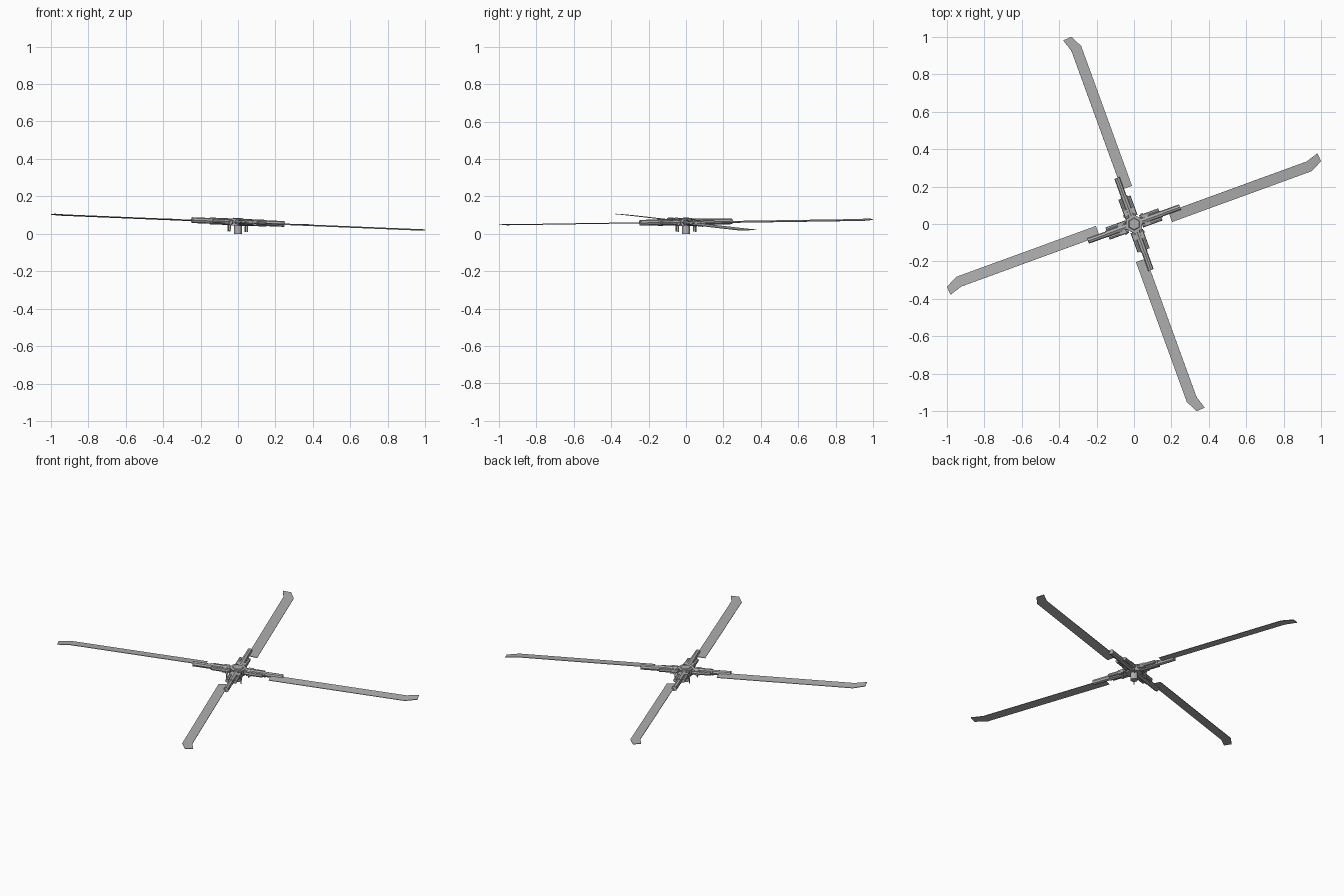
import bpy, bmesh, math
from mathutils import Matrix, Vector

if "Cube" in bpy.data.objects:
    bpy.data.objects.remove(bpy.data.objects["Cube"])

HUB_Z = 0.063
# Rotor disc is tilted slightly down towards +x
TILT = Matrix.Translation((0, 0, HUB_Z)) @ Matrix.Rotation(math.atan(0.0415), 4, 'Y')

# Dark grey metal for the whole rotor
METAL = bpy.data.materials.new("dark_grey")
METAL.diffuse_color = (0.43, 0.43, 0.43, 1)
METAL.use_nodes = True
METAL.node_tree.nodes["Principled BSDF"].inputs["Base Color"].default_value = METAL.diffuse_color


def finish(bm, name, mat):
    bmesh.ops.recalc_face_normals(bm, faces=bm.faces[:])
    me = bpy.data.meshes.new(name)
    bm.to_mesh(me)
    bm.free()
    me.materials.append(METAL)
    ob = bpy.data.objects.new(name, me)
    bpy.context.collection.objects.link(ob)
    me.transform(mat)
    return ob


def rod(name, a, b, r, mat, sides=8, r2=None):
    a, b = Vector(a), Vector(b)
    d = b - a
    bm = bmesh.new()
    m = Matrix.Translation((a + b) / 2) @ d.to_track_quat('Z', 'Y').to_matrix().to_4x4()
    bmesh.ops.create_cone(bm, cap_ends=True, segments=sides, radius1=r,
                          radius2=r if r2 is None else r2, depth=d.length, matrix=m)
    return finish(bm, name, mat)


def box(name, centre, size, mat):
    bm = bmesh.new()
    bmesh.ops.create_cube(bm, size=1, matrix=Matrix.Translation(centre) @ Matrix.Diagonal((*size, 1)))
    return finish(bm, name, mat)


def prism(name, outline, thick, mat):
    bm = bmesh.new()
    f = bm.faces.new([bm.verts.new((x, y, -thick / 2)) for x, y in outline])
    g = bmesh.ops.extrude_face_region(bm, geom=[f])
    bmesh.ops.translate(bm, vec=(0, 0, thick),
                        verts=[v for v in g['geom'] if isinstance(v, bmesh.types.BMVert)])
    return finish(bm, name, mat)


# Swept-tip blade outline: u runs outward, v across the chord
BLADE = [(0.195, -0.060), (0.990, -0.060), (1.054, -0.027), (1.051, 0.020),
         (0.982, -0.002), (0.195, -0.002)]

for i in range(4):
    arm = TILT @ Matrix.Rotation(math.radians(20 + 90 * i), 4, 'Z')
    pitch = arm @ Matrix.Translation((0, 0, 0.001)) @ Matrix.Rotation(0.085, 4, 'X')
    n = f"_{i + 1}"
    prism("blade" + n, BLADE, 0.003, pitch)
    # Blade grip and its inner sleeve
    rod("blade_grip" + n, (0.10, 0.001, 0), (0.262, 0.001, 0), 0.0155, arm)
    rod("hub_arm" + n, (0.02, 0, 0), (0.16, 0, 0), 0.018, arm)
    # Side dampers flanking the arm
    for s in (-1, 1):
        rod(f"damper{n}_{'left' if s > 0 else 'right'}", (0.04, s * 0.024, 0),
            (0.15, s * 0.024, 0), 0.0105, arm)
    box("arm_clamp" + n, (0.07, 0, 0), (0.03, 0.062, 0.024), arm)
    # Pitch control horn and link
    box("pitch_horn" + n, (0.056, 0.032, -0.008), (0.014, 0.014, 0.012), arm)
    rod("pitch_link" + n, (0.056, 0.034, -0.052), (0.056, 0.034, -0.005), 0.004, arm, 6)

# Central hub, cap and mast
rod("hub_plate_lower", (0, 0, -0.020), (0, 0, -0.012), 0.05, TILT, 6)
rod("hub_body", (0, 0, -0.012), (0, 0, 0.012), 0.042, TILT, 12)
rod("hub_plate_upper", (0, 0, 0.012), (0, 0, 0.018), 0.05, TILT, 6)
rod("hub_cap", (0, 0, 0.018), (0, 0, 0.022), 0.034, TILT, 6, 0.030)
rod("mast", (0, 0, 0), (0, 0, 0.06), 0.021, Matrix.Identity(4), 12)
